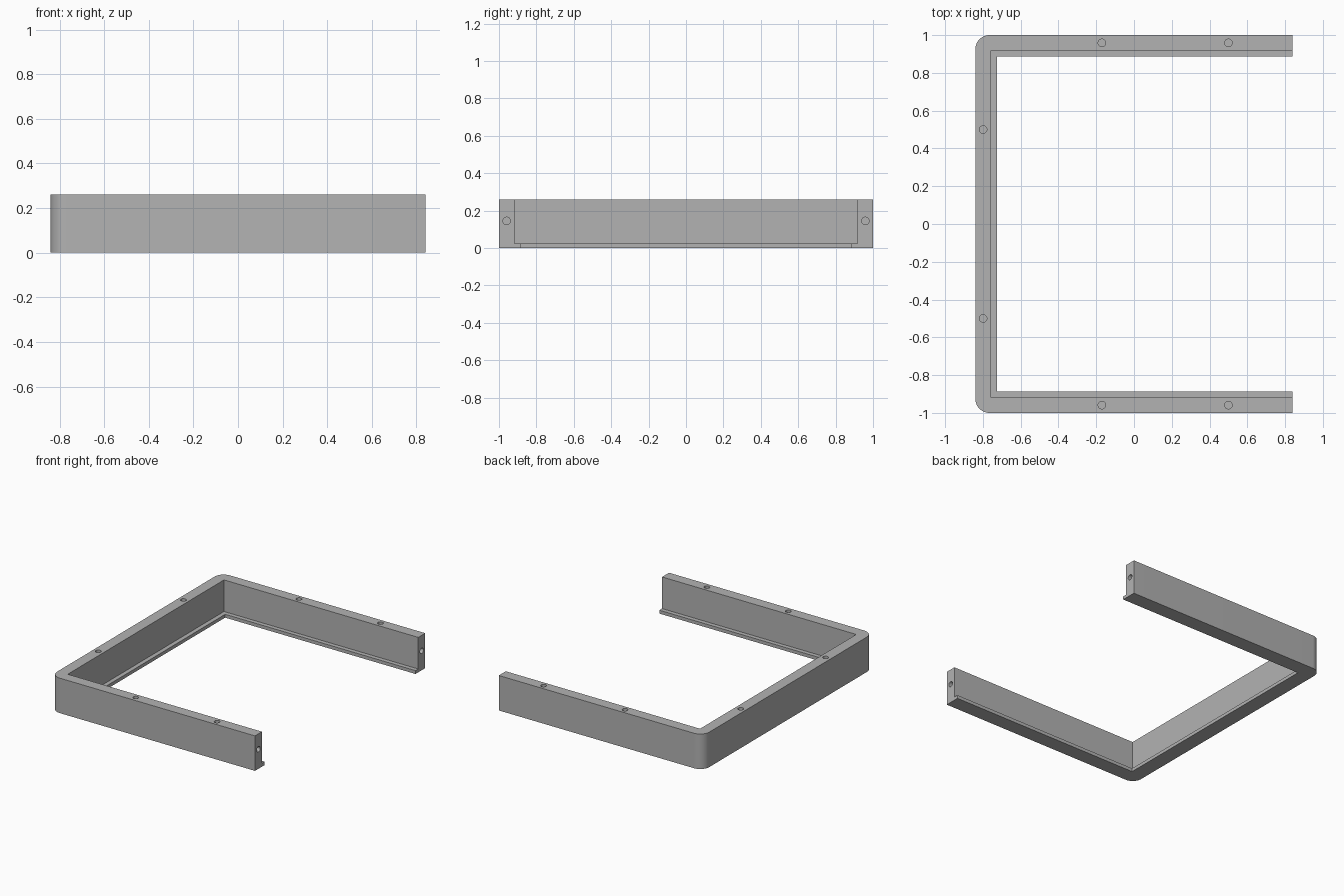
import bpy, bmesh, math
from mathutils import Matrix, Vector

cube = bpy.data.objects.get("Cube")
if cube:
    bpy.data.objects.remove(cube, do_unlink=True)

X, Y, H = 0.84, 1.0, 0.26        # half width, half length, height
WALL, LEDGE, LEDGE_H = 0.082, 0.114, 0.025
CORNER, HOLE_R, HOLE_DEPTH = 0.075, 0.02, 0.1

grey = bpy.data.materials.new("plain grey")
grey.use_nodes = True
grey.diffuse_color = (0.45, 0.45, 0.45, 1)
grey.node_tree.nodes["Principled BSDF"].inputs["Base Color"].default_value = grey.diffuse_color


def finish(name, bm):
    bmesh.ops.recalc_face_normals(bm, faces=bm.faces)
    mesh = bpy.data.meshes.new(name)
    bm.to_mesh(mesh)
    bm.free()
    mesh.materials.append(grey)
    obj = bpy.data.objects.new(name, mesh)
    bpy.context.collection.objects.link(obj)
    return obj


def prism(name, outline, z0, z1):
    bm = bmesh.new()
    face = bm.faces.new([bm.verts.new((x, y, z0)) for x, y in outline])
    ext = bmesh.ops.extrude_face_region(bm, geom=[face])
    verts = [v for v in ext["geom"] if isinstance(v, bmesh.types.BMVert)]
    bmesh.ops.translate(bm, verts=verts, vec=(0, 0, z1 - z0))
    return finish(name, bm)


def add_hole(bm, centre, axis):
    turn = Vector((0, 0, 1)).rotation_difference(Vector(axis)).to_matrix().to_4x4()
    bmesh.ops.create_cone(bm, cap_ends=True, segments=32, radius1=HOLE_R, radius2=HOLE_R,
                          depth=2 * HOLE_DEPTH, matrix=Matrix.Translation(centre) @ turn)


def cut(target, cutter):
    mod = target.modifiers.new("cut", "BOOLEAN")
    mod.operation = "DIFFERENCE"
    mod.solver = "EXACT"
    mod.object = cutter
    bpy.context.view_layer.objects.active = target
    bpy.ops.object.modifier_apply(modifier=mod.name)
    bpy.data.objects.remove(cutter, do_unlink=True)


# U-shaped frame: one half of the outline, mirrored in y, with rounded outer corners
arc = [(-X + CORNER - CORNER * math.sin(a), Y - CORNER + CORNER * math.cos(a))
       for a in (math.pi / 2 * i / 16 for i in range(17))]
outer = [(X, Y)] + arc
inner = [(-X + LEDGE, Y - LEDGE), (X, Y - LEDGE)]
half = outer + [(x, -y) for x, y in reversed(outer)]
frame = prism("channel_frame", half + [(x, -y) for x, y in reversed(inner)] + inner, 0, H)

# Recess above the inner bottom ledge
a, b = -X + WALL, Y - WALL
cut(frame, prism("recess_cutter", [(a, -b), (X + 0.1, -b), (X + 0.1, b), (a, b)], LEDGE_H, H + 0.1))

# Blind holes in the top edge and in the two open ends
bm = bmesh.new()
mid = WALL / 2
for s in (-1, 1):
    for x in (-0.17, 0.5):
        add_hole(bm, (x, s * (Y - mid), H), (0, 0, 1))
    add_hole(bm, (-X + mid, s * 0.5, H), (0, 0, 1))
    add_hole(bm, (X, s * (Y - mid), 0.145), (1, 0, 0))
cut(frame, finish("hole_cutter", bm))

# Smooth corners and holes, crisp edges elsewhere
bpy.ops.object.select_all(action="DESELECT")
frame.select_set(True)
bpy.context.view_layer.objects.active = frame
bpy.ops.object.shade_smooth_by_angle(angle=math.radians(30))
